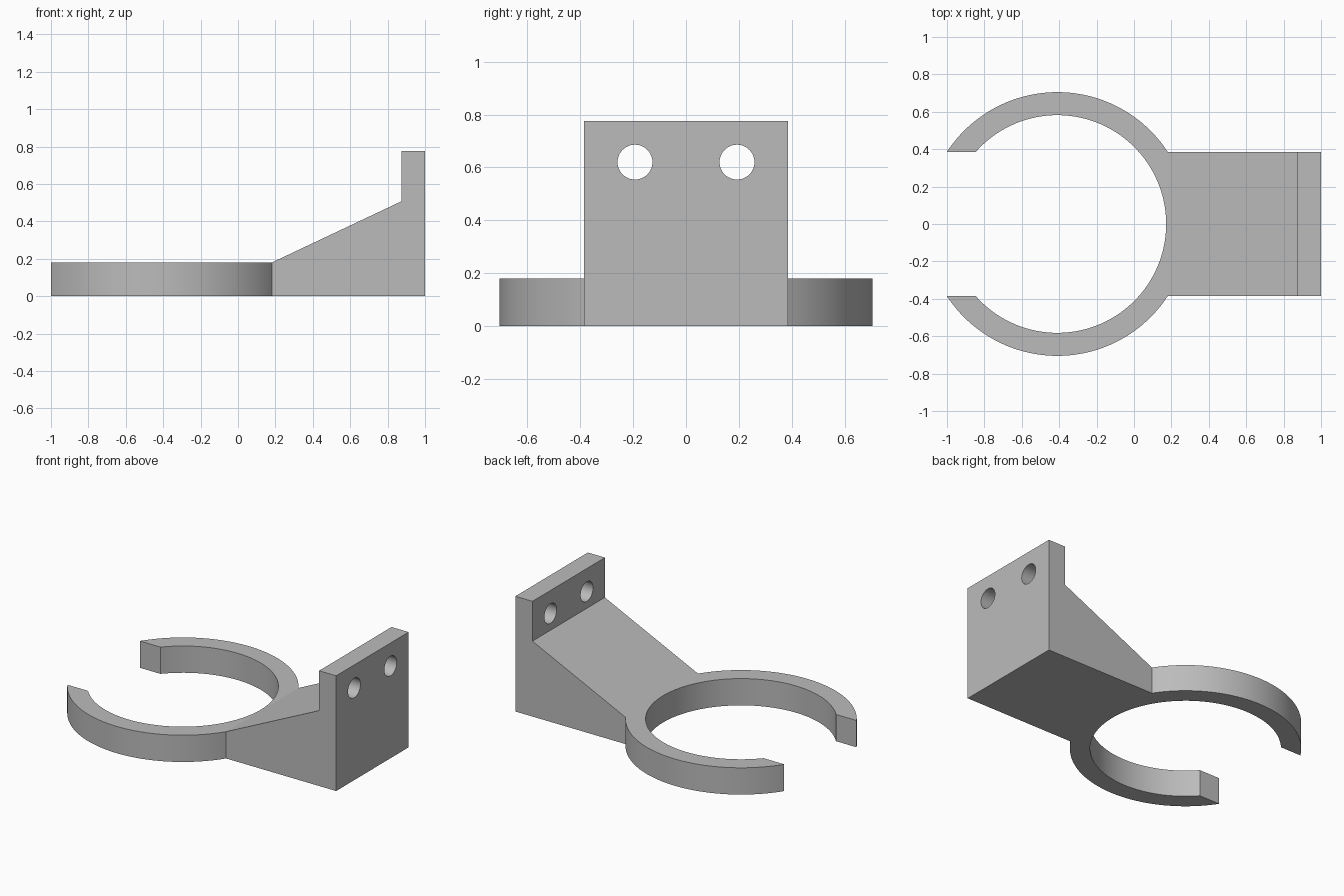
import bpy, bmesh, math
from mathutils import Vector

cube = bpy.data.objects.get("Cube")
if cube:
    bpy.data.objects.remove(cube, do_unlink=True)

grey = bpy.data.materials.new("plain grey")
grey.use_nodes = True
grey.diffuse_color = (0.5, 0.5, 0.5, 1)
grey.node_tree.nodes["Principled BSDF"].inputs["Base Color"].default_value = grey.diffuse_color

CENTRE_X, OUTER, INNER = -0.41, 0.705, 0.582
HALF_WIDTH, RING_HEIGHT = 0.385, 0.18


def extrude_outline(name, points, direction):
    """Solid made by sweeping a closed flat outline along a direction."""
    bm = bmesh.new()
    face = bm.faces.new([bm.verts.new(p) for p in points])
    swept = bmesh.ops.extrude_face_region(bm, geom=[face])
    moved = [v for v in swept["geom"] if isinstance(v, bmesh.types.BMVert)]
    bmesh.ops.translate(bm, verts=moved, vec=Vector(direction))
    bmesh.ops.recalc_face_normals(bm, faces=bm.faces)
    mesh = bpy.data.meshes.new(name)
    bm.to_mesh(mesh)
    bm.free()
    mesh.materials.append(grey)
    obj = bpy.data.objects.new(name, mesh)
    bpy.context.collection.objects.link(obj)
    return obj


def arc(radius, start, end, steps):
    angles = [start + (end - start) * i / steps for i in range(steps + 1)]
    return [(CENTRE_X + radius * math.cos(a), radius * math.sin(a), 0) for a in angles]


# Open ring, its ends cut parallel to x and its back chord meeting the bracket
a = math.asin(HALF_WIDTH / OUTER)
b = math.asin(HALF_WIDTH / INNER)
outline = (arc(OUTER, a, math.pi - a, 48)
           + arc(INNER, math.pi - b, b - math.pi, 96)
           + arc(OUTER, a - math.pi, -a, 48))
ring = extrude_outline("open_ring", outline, (0, 0, RING_HEIGHT))

# Sloped bracket with upright mounting plate
joint_x = CENTRE_X + OUTER * math.cos(a)
profile = [(joint_x, 0), (1, 0), (1, 0.775), (0.873, 0.775), (0.873, 0.507), (joint_x, RING_HEIGHT)]
bracket = extrude_outline("mounting_bracket", [(x, -HALF_WIDTH, z) for x, z in profile],
                          (0, 2 * HALF_WIDTH, 0))

# Screw holes through the plate
for side, y in (("right", -0.193), ("left", 0.193)):
    bpy.ops.mesh.primitive_cylinder_add(vertices=48, radius=0.066, depth=0.4,
                                        location=(0.94, y, 0.62), rotation=(0, math.pi / 2, 0))
    cutter = bpy.context.object
    cutter.name = side + "_hole_cutter"
    cutter.data.materials.append(grey)
    cut = bracket.modifiers.new(side + "_hole", "BOOLEAN")
    cut.operation, cut.solver, cut.object = "DIFFERENCE", "EXACT", cutter
    bpy.ops.object.select_all(action="DESELECT")
    bracket.select_set(True)
    bpy.context.view_layer.objects.active = bracket
    bpy.ops.object.modifier_apply(modifier=cut.name)
    bpy.data.objects.remove(cutter, do_unlink=True)

# Smooth curved walls, sharp edges
ring.select_set(True)
bpy.ops.object.shade_smooth_by_angle(angle=math.radians(20))
